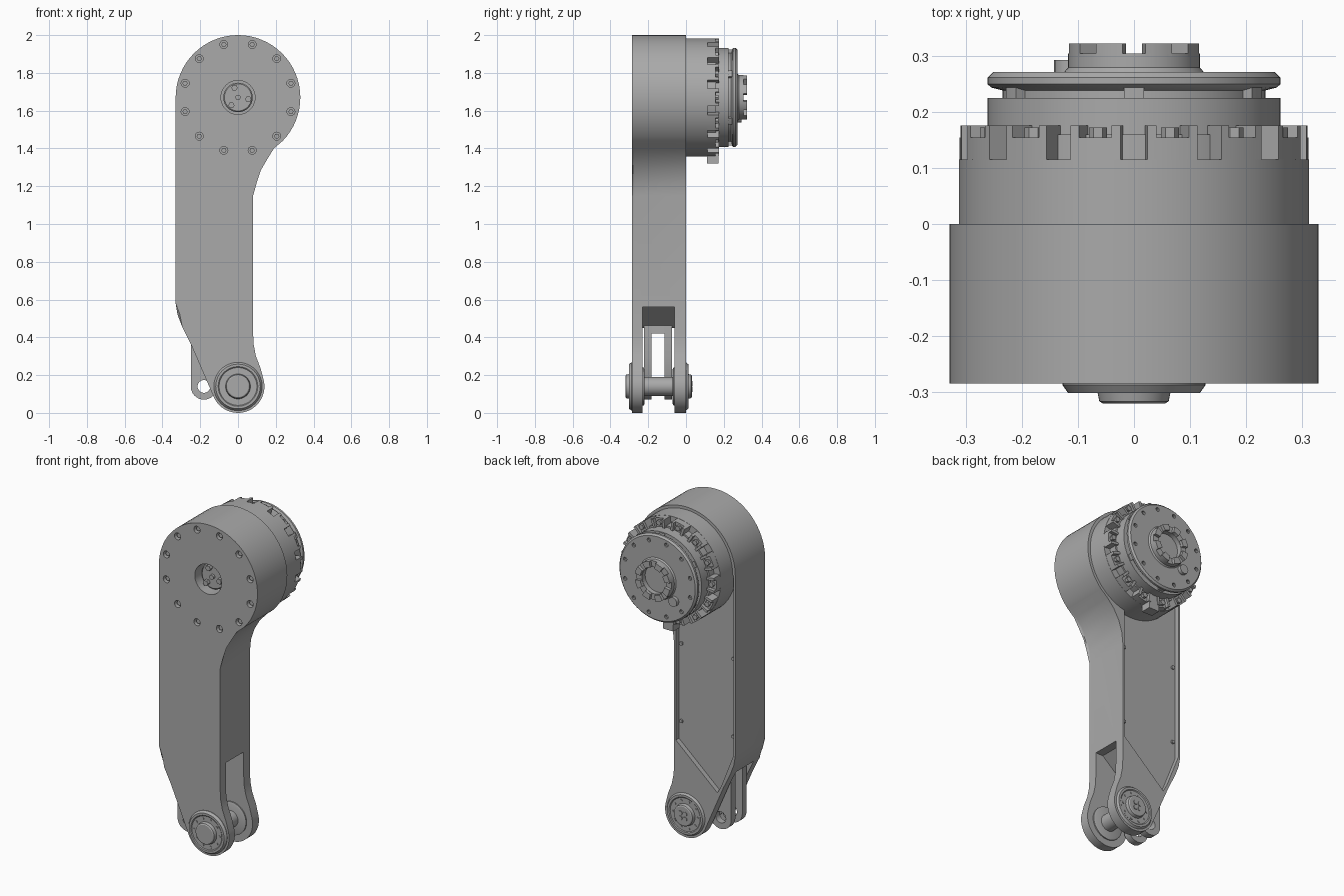
import bpy, bmesh, math
from math import sin, cos, radians

if "Cube" in bpy.data.objects:
    bpy.data.objects.remove(bpy.data.objects["Cube"])

metal = bpy.data.materials.new("grey metal")
metal.use_nodes = True
metal.diffuse_color = (0.4, 0.4, 0.4, 1)
metal.node_tree.nodes["Principled BSDF"].inputs["Base Color"].default_value = (0.4, 0.4, 0.4, 1)

HUB = 1.67      # height of the motor axis
PIN = 0.14      # height of the lower joint axis
MID = -0.145    # middle of the arm's thickness


def finish(name, bm):
    bmesh.ops.recalc_face_normals(bm, faces=bm.faces)
    mesh = bpy.data.meshes.new(name)
    bm.to_mesh(mesh)
    bm.free()
    mesh.materials.append(metal)
    obj = bpy.data.objects.new(name, mesh)
    bpy.context.collection.objects.link(obj)
    return obj


def arc(cx, cz, r, a0, a1, n):
    """Points along an arc in the front plane."""
    angles = [radians(a0 + (a1 - a0) * i / n) for i in range(n + 1)]
    return [(cx + r * cos(a), cz + r * sin(a)) for a in angles]


def add_prism(bm, pts, y0, y1):
    """Extrude an outline from y0 to y1 and return its front face."""
    front = [bm.verts.new((x, y0, z)) for x, z in pts]
    back = [bm.verts.new((x, y1, z)) for x, z in pts]
    n = len(pts)
    for i in range(n):
        j = (i + 1) % n
        bm.faces.new((front[i], front[j], back[j], back[i]))
    bm.faces.new(back[::-1])
    return bm.faces.new(front)


def prisms(name, parts):
    bm = bmesh.new()
    for pts, y0, y1 in parts:
        add_prism(bm, pts, y0, y1)
    return finish(name, bm)


def lathe(name, profile, cx=0, cz=HUB, n=64):
    """Turn a (radius, y) profile around an axis along y; the ends are capped."""
    bm = bmesh.new()
    rings = [[bm.verts.new((x, y, z)) for x, z in arc(cx, cz, r, 0, 360 - 360 / n, n - 1)]
             for r, y in profile]
    for a, b in zip(rings, rings[1:]):
        for i in range(n):
            j = (i + 1) % n
            bm.faces.new((a[i], a[j], b[j], b[i]))
    bm.faces.new(rings[0])
    bm.faces.new(rings[-1])
    return finish(name, bm)


def disc(cx, cz, r, n=16):
    return arc(cx, cz, r, 0, 360 - 360 / n, n - 1)


def sector(r0, r1, mid, width, n=4):
    """Outline of a ring segment around the motor axis."""
    a, b = mid - width / 2, mid + width / 2
    return arc(0, HUB, r1, a, b, n) + arc(0, HUB, r0, b, a, n)


def cut(target, cutter):
    mod = target.modifiers.new("cut", 'BOOLEAN')
    mod.operation = 'DIFFERENCE'
    mod.solver = 'EXACT'
    mod.object = cutter
    bpy.context.view_layer.objects.active = target
    bpy.ops.object.modifier_apply(modifier=mod.name)
    bpy.data.objects.remove(cutter)


# Arm body with a chamfered front edge
outline = (arc(0, PIN, 0.14, 205, 375, 24)
           + [(0.12, 0.235), (0.095, 0.3), (0.083, 0.36), (0.08, 0.42), (0.08, 1.15),
              (0.087, 1.22), (0.11, 1.29), (0.145, 1.35), (0.19, 1.4)]
           + arc(0, HUB, 0.33, -44, 180, 40)
           + [(-0.33, 0.58), (-0.32, 0.52), (-0.295, 0.455), (-0.25, 0.365)])
bm = bmesh.new()
face = add_prism(bm, outline, -0.285, 0)
bmesh.ops.bevel(bm, geom=list(face.edges), offset=0.012, segments=2, profile=0.5, affect='EDGES')
arm = finish("arm_body", bm)

# Fork slot, recessed back panel, front bore and bolt pockets
slot = [(0.25, -0.1), (0.25, 0.56), (0.03, 0.56), (-0.1, 0.45), (-0.45, 0.45), (-0.45, -0.1)]
cut(arm, prisms("slot_cutter", [(slot, -0.23, -0.06)]))
panel = [(0.068, 0.57), (0.068, HUB), (-0.318, HUB), (-0.318, 0.58), (-0.235, 0.37), (-0.21, 0.325)]
cut(arm, prisms("panel_cutter", [(panel, -0.03, 0.1)]))
bolts = arc(0, HUB, 0.29, 15, 345, 11)
cut(arm, prisms("pocket_cutter", [(disc(x, z, 0.021), -0.4, -0.255) for x, z in bolts]
                + [(disc(0, HUB, 0.09, 40), -0.4, -0.2)]))
prisms("front_bolts", [(disc(x, z, 0.014, 6), -0.272, -0.25) for x, z in bolts])

# Shaft end seen inside the front bore
lathe("shaft_plate", [(0.078, -0.195), (0.078, -0.235), (0.072, -0.24)], n=40)
prisms("shaft_bolts", [(disc(x, z, 0.017, 6), -0.262, -0.23)
                       for x, z in arc(0, HUB, 0.055, 110, 350, 2)]
       + [(disc(0, HUB, 0.014), -0.255, -0.23)])

# Small screws along the back panel
prisms("panel_screws", [(disc(x, z, 0.011, 8), -0.04, -0.02)
                        for x in (-0.3, 0.05) for z in (0.68, 1.15)])

# Motor housing
lathe("motor_housing", [(0.313, -0.035), (0.313, 0.115), (0.272, 0.115), (0.272, 0.16),
                        (0.262, 0.16), (0.262, 0.225), (0.235, 0.225), (0.235, 0.245),
                        (0.22, 0.245)])

# Crown of bolted lugs around the housing
lugs, heads = [], []
for k in range(14):
    a = 90 + (k + 0.5) * 360 / 14
    lugs.append((sector(0.262, 0.312, a, 17), 0.11, 0.155))
    for side in (-1, 1):
        lugs.append((sector(0.262, 0.312, a + side * 7, 3, 1), 0.15, 0.176))
    x, z = arc(0, HUB, 0.288, a, a, 1)[0]
    heads.append((disc(x, z, 0.016, 6), 0.15, 0.173))
prisms("crown_lugs", lugs)
prisms("crown_bolts", heads)
prisms("cable_socket", [([(-0.035, 1.32), (0.035, 1.32), (0.035, 1.42), (-0.035, 1.42)], 0.11, 0.172)])

# Output flange with bolt holes
flange = lathe("output_flange", [(0.22, 0.235), (0.255, 0.244), (0.262, 0.25), (0.262, 0.262),
                                 (0.252, 0.272)])
cut(flange, prisms("flange_cutter", [(disc(x, z, 0.012, 10), 0.255, 0.3)
                                     for x, z in arc(0, HUB, 0.225, 15, 345, 11)]))
prisms("flange_spacers", [(sector(0.225, 0.255, a, 8), 0.22, 0.248) for a in range(30, 390, 60)])

# Toothed hollow coupling
lathe("coupling", [(0.128, 0.268), (0.118, 0.28), (0.118, 0.305), (0.08, 0.305), (0.08, 0.276)], n=48)
prisms("coupling_teeth", [(sector(0.082, 0.118, a + 22.5, 25), 0.3, 0.323) for a in range(0, 360, 45)])
prisms("locating_pin", [(disc(-0.115, 1.565, 0.028), 0.268, 0.293)])

# Lower joint: pin and matching caps on both sides of the fork
lathe("joint_pin", [(0.05, -0.25), (0.05, -0.04)], cz=PIN, n=32)
for name, s in (("front", -1), ("back", 1)):
    def side(profile):
        return [(r, MID + s * d) for r, d in profile]
    lathe(name + "_joint_cap", side([(0.128, 0.13), (0.128, 0.143), (0.118, 0.157), (0.105, 0.157),
                                     (0.1, 0.153), (0.066, 0.153), (0.062, 0.172), (0.056, 0.176)]),
          cz=PIN, n=48)
    lathe(name + "_inner_washer", side([(0.1, 0.1), (0.1, 0.078), (0.09, 0.074)]), cz=PIN, n=40)
    ys = sorted((MID + s * 0.15, MID + s * 0.156))
    prisms(name + "_cap_screws", [(disc(x, z, 0.007, 8), *ys)
                                  for x, z in arc(0, PIN, 0.084, 0, 324, 9)])
# Cross drive on the rear of the pin
prisms("pin_drive", [(disc(x, z, 0.014, 8), 0.028, 0.035) for x, z in arc(0, PIN, 0.022, 45, 315, 3)])

# Forked tongue beside the joint, with a cross hole
tongue = [(-0.25, 0.5), (-0.25, PIN)] + arc(-0.18, PIN, 0.07, 195, 330, 10) + [(-0.085, 0.3), (-0.085, 0.5)]
for name, y in (("front_tongue", -0.222), ("back_tongue", -0.115)):
    plate = prisms(name, [(tongue, y, y + 0.04)])
    cut(plate, prisms("hole_cutter", [(disc(-0.18, PIN, 0.034, 24), -0.4, 0.1)]))
prisms("tongue_web", [([(-0.25, 0.42), (-0.085, 0.42), (-0.085, 0.5), (-0.25, 0.5)], -0.19, -0.11)])

# Smooth curved sides while keeping hard edges
bpy.ops.object.select_all(action='DESELECT')
for obj in bpy.context.scene.objects:
    if obj.type == 'MESH':
        obj.select_set(True)
bpy.context.view_layer.objects.active = arm
bpy.ops.object.shade_smooth_by_angle(angle=radians(30))
